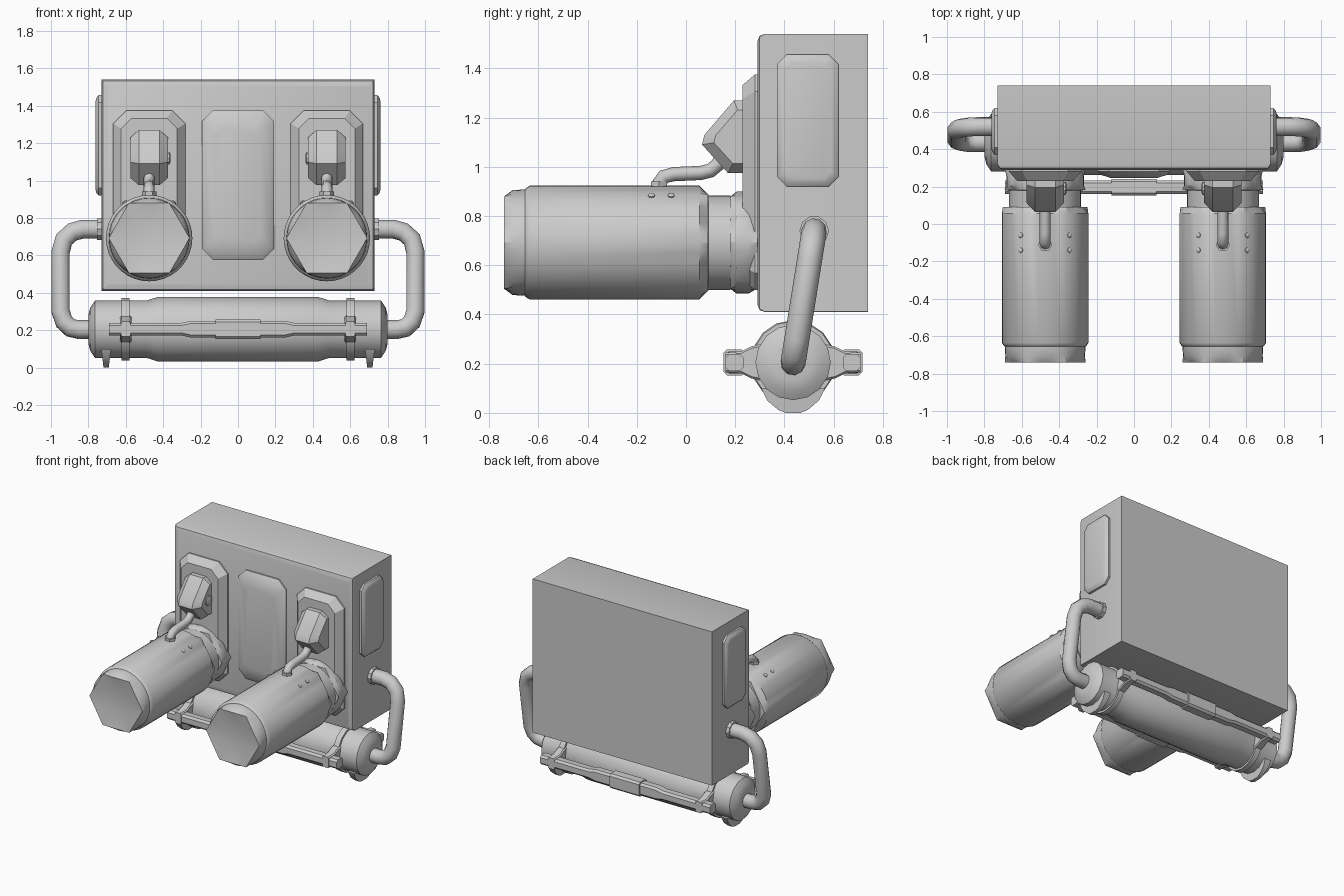
import bpy, bmesh, math
from mathutils import Vector

if "Cube" in bpy.data.objects:
    bpy.data.objects.remove(bpy.data.objects["Cube"])

grey = bpy.data.materials.new("plain grey")
grey.diffuse_color = (0.6, 0.6, 0.6, 1)
grey.use_nodes = True
grey.node_tree.nodes["Principled BSDF"].inputs["Base Color"].default_value = grey.diffuse_color


def loft(name, rings, angle=32):
    """Skin a list of equal rings, cap both ends, smooth below the angle."""
    bm = bmesh.new()
    rows = [[bm.verts.new(p) for p in r] for r in rings]
    n = len(rows[0])
    for a, b in zip(rows, rows[1:]):
        for i in range(n):
            j = (i + 1) % n
            bm.faces.new((a[i], a[j], b[j], b[i]))
    bm.faces.new(rows[0])
    bm.faces.new(rows[-1])
    bmesh.ops.recalc_face_normals(bm, faces=bm.faces)
    for f in bm.faces:
        f.smooth = True
    for e in bm.edges:
        e.smooth = e.calc_face_angle(0) < math.radians(angle)
    me = bpy.data.meshes.new(name)
    bm.to_mesh(me)
    bm.free()
    me.materials.append(grey)
    ob = bpy.data.objects.new(name, me)
    bpy.context.collection.objects.link(ob)
    return ob


def octo(w, h, c):
    """Rectangle outline (half sizes) with cut corners."""
    return [(w, c - h), (w, h - c), (w - c, h), (c - w, h),
            (-w, h - c), (-w, c - h), (c - w, -h), (w - c, -h)]


def pad_y(name, cx, cz, layers):
    """Plate facing the front; layers are (y, half width, half height, corner)."""
    return loft(name, [[(cx + u, y, cz + v) for u, v in octo(w, h, c)]
                       for y, w, h, c in layers])


def pad_x(name, s, cy, cz, layers):
    return loft(name, [[(s * x, cy + u, cz + v) for u, v in octo(w, h, c)]
                       for x, w, h, c in layers])


def circle_x(x, r, cy, cz, n=16):
    return [(x, cy + r * math.cos(2 * math.pi * i / n),
             cz + r * math.sin(2 * math.pi * i / n)) for i in range(n)]


def pipe(name, pts, normal, r, n=10):
    """Sweep a round section along a path lying in one plane."""
    pts = [Vector(p) for p in pts]
    normal = Vector(normal).normalized()
    rings = []
    for i, p in enumerate(pts):
        a = (p - pts[i - 1]).normalized() if i else Vector()
        b = (pts[i + 1] - p).normalized() if i < len(pts) - 1 else Vector()
        side = (a + b).normalized().cross(normal)
        rings.append([p + r * (math.cos(t) * normal + math.sin(t) * side)
                      for t in (2 * math.pi * k / n for k in range(n))])
    return loft(name, rings, 50)


def barrel_ring(cx, y, r, apothem=None, n=36):
    """Circle, or hexagon with points left and right when apothem is set."""
    out = []
    for i in range(n):
        a = 2 * math.pi * i / n
        q = r if apothem is None else min(
            r, apothem / math.cos(a % (math.pi / 3) - math.pi / 6))
        out.append((cx + q * math.cos(a), y, 0.692 + q * math.sin(a)))
    return out


# Main housing: box with softened front edges
pad_y("housing", 0, 0.975, [
    (0.74, 0.73, 0.565, 0.001), (0.32, 0.73, 0.565, 0.001),
    (0.299, 0.722, 0.557, 0.006), (0.29, 0.70, 0.535, 0.01)])

# Centre front panel
pad_y("centre_panel", 0, 0.975, [
    (0.30, 0.193, 0.40, 0.06), (0.28, 0.193, 0.40, 0.06),
    (0.262, 0.175, 0.375, 0.05), (0.245, 0.12, 0.30, 0.035)])

for s in (-1, 1):
    cx = s * 0.475
    # Front pad behind each barrel
    pad_y("barrel_pad", cx, 0.937, [
        (0.30, 0.193, 0.438, 0.07), (0.28, 0.193, 0.438, 0.07),
        (0.23, 0.15, 0.395, 0.055)])

    # Side panel
    pad_x("side_panel", s, 0.495, 1.188, [
        (0.72, 0.125, 0.268, 0.04), (0.745, 0.125, 0.268, 0.04),
        (0.757, 0.112, 0.255, 0.035), (0.762, 0.095, 0.235, 0.03)])

    # Barrel: dished hexagonal cap, body, neck and flange
    spec = [(-0.722, 0.03), (-0.726, 0.10), (-0.735, 0.165),
            (-0.74, 0.30, 0.187), (-0.705, 0.213), (-0.655, 0.216),
            (-0.65, 0.222), (-0.635, 0.231), (0.055, 0.231),
            (0.09, 0.235, 0.196), (0.091, 0.192), (0.18, 0.192),
            (0.181, 0.30, 0.188), (0.205, 0.207), (0.255, 0.207),
            (0.29, 0.30, 0.186)]
    loft("barrel", [barrel_ring(cx, *p) for p in spec])

    # Rivets on top of the barrel
    for dx in (-0.13, 0.13):
        for y in (-0.06, -0.14):
            d = Vector((dx, 0, 0.19)).normalized()
            c = Vector((cx, y, 0.692)) + d * 0.22
            e = Vector((0, 1, 0))
            f = d.cross(e)
            loft("rivet", [[c + d * h + q * (math.cos(t) * e + math.sin(t) * f)
                            for t in (k * math.pi / 4 for k in range(8))]
                           for h, q in ((0, 0.014), (0.015, 0.014), (0.02, 0.006))])

    # Wedge connector above the barrel
    prof = [(0.25, 1.27), (0.195, 1.27), (0.075, 1.13), (0.065, 1.09),
            (0.17, 0.975), (0.25, 0.975)]
    rings = []
    for x, k in ((-0.1, 0.74), (-0.055, 1), (0.055, 1), (0.1, 0.74)):
        rings.append([(cx + x, 0.25 + (y - 0.25) * k, 1.12 + (z - 1.12) * k)
                      for y, z in prof])
    loft("wedge_connector", rings)

    # Round button on the inner side of the connector
    loft("connector_button", [circle_x(cx - s * x, r, 0.19, 1.12, 10)
                              for x, r in ((0.09, 0.035), (0.108, 0.035), (0.113, 0.025))])

    # Feed pipe from connector down to the barrel, with a collar
    pipe("feed_pipe", [(cx, -0.11, 0.90), (cx, -0.108, 0.935), (cx, -0.09, 0.96),
                       (cx, -0.05, 0.97), (cx, 0.06, 0.975), (cx, 0.10, 0.985),
                       (cx, 0.13, 1.01), (cx, 0.16, 1.07)], (1, 0, 0), 0.029, 8)
    pipe("feed_collar", [(cx, -0.11, 0.90), (cx, -0.11, 0.94)], (1, 0, 0), 0.038, 6)

    # Large side pipe from housing to tank end
    path = [(0.70, 0.74), (0.83, 0.74), (0.885, 0.725), (0.93, 0.685),
            (0.948, 0.62), (0.948, 0.30), (0.93, 0.245), (0.895, 0.212),
            (0.85, 0.203), (0.76, 0.203)]
    pipe("side_pipe", [(s * x, 0.435 + (z - 0.203) * 0.16, z) for x, z in path],
         (0, -1, 0.16), 0.051)
    loft("pipe_collar", [circle_x(s * x, 0.06, 0.521, 0.74, 10) for x in (0.72, 0.755)])

    # Strap around the tank
    loft("tank_strap", [circle_x(s * x, 0.168, 0.435, 0.205) for x in (0.58, 0.622)])

    # Foot: tapered arc under the tank
    foot = [(-0.13, 0.10), (-0.105, 0.05), (-0.06, 0.012), (-0.03, 0),
            (0.03, 0), (0.06, 0.012), (0.105, 0.05), (0.13, 0.10)]
    loft("tank_foot", [[(s * (0.705 + d * (0.014 + 0.12 * z)), 0.435 + y, z)
                        for y, z in foot] for d in (-1, 1)])

    # Rail brackets, front and back
    for t in (-1, 1):
        loft("rail_bracket", [[(s * 0.60 + u, 0.435 + t * d, 0.205 + v)
                               for u, v in octo(w, h, 0.008)]
                              for d, w, h in ((0.12, 0.03, 0.075), (0.17, 0.03, 0.065),
                                              (0.21, 0.03, 0.045), (0.275, 0.026, 0.04))])

# Horizontal tank
tank = [(0.80, 0.075), (0.79, 0.115), (0.765, 0.153), (0.49, 0.153),
        (0.43, 0.172)]
tank = [(-x, r) for x, r in tank] + [(x, r) for x, r in reversed(tank)]
loft("tank", [circle_x(x, r, 0.435, 0.205) for x, r in tank])

# Rails with thick centre grips, front and back
rail = [(0.69, 0.034, 0.036), (0.30, 0.034, 0.036), (0.25, 0.045, 0.036),
        (0.121, 0.045, 0.036), (0.12, 0.053, 0.044)]
rail = [(-x, h, d) for x, h, d in rail] + [(x, h, d) for x, h, d in reversed(rail)]
for t in (-1, 1):
    loft("rail", [[(x, 0.435 + t * 0.238 + u, 0.205 + v) for u, v in octo(d, h, 0.014)]
                  for x, h, d in rail])
